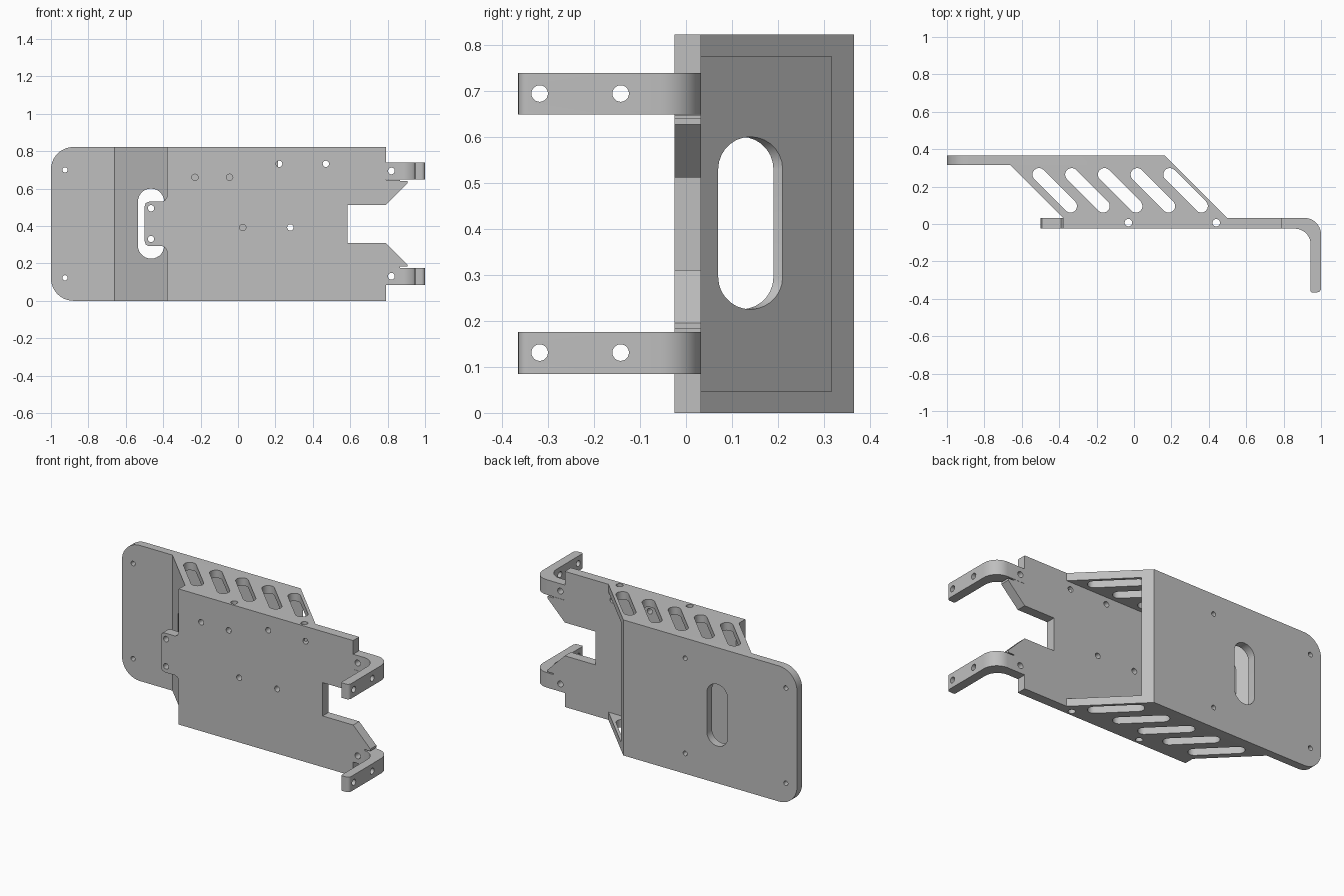
import bpy, bmesh
from math import cos, sin, pi, radians, atan2

if "Cube" in bpy.data.objects:
    bpy.data.objects.remove(bpy.data.objects["Cube"])

H = 0.822                      # overall height
FRONT = (-0.025, 0.033)        # front plate depth
BACK = (0.316, 0.365)          # back plate depth

metal = bpy.data.materials.new("grey_metal")
grey = (0.52, 0.52, 0.52, 1)
metal.diffuse_color = grey
metal.use_nodes = True
metal.node_tree.nodes["Principled BSDF"].inputs["Base Color"].default_value = grey


def arc(cx, cy, r, start, end, n=10):
    angles = [radians(start + (end - start) * i / n) for i in range(n + 1)]
    return [(cx + r * cos(a), cy + r * sin(a)) for a in angles]


def circle(cx, cy, r):
    return arc(cx, cy, r, 0, 345, 23)


def stadium(a, b, r):
    t = atan2(b[1] - a[1], b[0] - a[0]) * 180 / pi
    return arc(*b, r, t - 90, t + 90, 14) + arc(*a, r, t + 90, t + 270, 14)


def flip(points):
    return [(x, H - z) for x, z in reversed(points)]


def prism(name, outline, axis, lo, hi):
    place = {"x": lambda a, b, h: (h, a, b),
             "y": lambda a, b, h: (a, h, b),
             "z": lambda a, b, h: (a, b, h)}[axis]
    bm = bmesh.new()
    rings = [[bm.verts.new(place(a, b, h)) for a, b in outline] for h in (lo, hi)]
    bm.faces.new(rings[0])
    bm.faces.new(rings[1])
    n = len(outline)
    for i in range(n):
        j = (i + 1) % n
        bm.faces.new((rings[0][i], rings[0][j], rings[1][j], rings[1][i]))
    bmesh.ops.recalc_face_normals(bm, faces=bm.faces)
    mesh = bpy.data.meshes.new(name)
    bm.to_mesh(mesh)
    bm.free()
    mesh.materials.append(metal)
    obj = bpy.data.objects.new(name, mesh)
    bpy.context.collection.objects.link(obj)
    return obj


def cut(obj, outline, axis):
    cutter = prism("cutter", outline, axis, -1.3, 1.3)
    cutter.hide_render = True
    mod = obj.modifiers.new("cut", "BOOLEAN")
    mod.operation, mod.solver, mod.object = "DIFFERENCE", "EXACT", cutter
    mesh = bpy.data.meshes.new_from_object(
        obj.evaluated_get(bpy.context.evaluated_depsgraph_get()))
    obj.modifiers.clear()
    obj.data = mesh
    bpy.data.objects.remove(cutter)


parts = []

# Front plate with left tab, right recess and drilled holes
half = [(-0.5, 0.32), (-0.493, 0.299), (-0.475, 0.292), (-0.405, 0.292),
        (-0.39, 0.285), (-0.38, 0.267), (-0.38, 0), (0.79, 0), (0.79, 0.175),
        (0.865, 0.175), (0.865, 0.182), (0.905, 0.182), (0.905, 0.195),
        (0.79, 0.31), (0.585, 0.31)]
front_plate = prism("front_plate", half + flip(half), "y", *FRONT)
for x, z in [(-0.465, 0.33), (-0.465, 0.495), (-0.23, 0.66), (-0.045, 0.66),
             (0.22, 0.732), (0.47, 0.732), (0.025, 0.392), (0.28, 0.392)]:
    cut(front_plate, circle(x, z, 0.017), "y")
for x in (-0.03, 0.44):
    cut(front_plate, circle(x, 0.007, 0.02), "z")
parts.append(front_plate)

# Back plate: rounded left corners, bevelled right edge, long slot
long_slot = stadium((-0.465, 0.295), (-0.465, 0.53), 0.07)
corner = arc(-0.88, 0.12, 0.12, 180, 270)
back_plate = prism("back_plate", corner + [(0.165, 0), (0.165, H)] + flip(corner),
                   "y", *BACK)
for v in back_plate.data.vertices:
    if v.co.x > 0.1 and v.co.y < 0.34:
        v.co.x += BACK[1] - BACK[0]
cut(back_plate, long_slot, "y")
for x in (-0.925, -0.25):
    for z in (0.123, 0.7):
        cut(back_plate, circle(x, z, 0.014), "y")
parts.append(back_plate)

# Thin sloping end wall, pierced by the same slot
lo, hi = FRONT[1], BACK[0]
slope = [(-0.345 - hi, hi), (-0.345 - lo, lo)]
end_wall = prism("end_wall", slope + [(x + 0.02, y) for x, y in reversed(slope)],
                 "z", 0, H)
cut(end_wall, long_slot, "y")
parts.append(end_wall)

# Top and bottom walls with diagonal slots
for name, z in (("bottom_wall", 0), ("top_wall", H - 0.047)):
    wall = prism(name, slope + [(0.53 - lo, lo), (0.53 - hi, hi)], "z", z, z + 0.047)
    for i in range(5):
        x = -0.508 + 0.175 * i
        cut(wall, stadium((x, 0.264), (x + 0.168, 0.096), 0.035), "z")
    parts.append(wall)

# Bent bracket arms
profile = ([(0.79, FRONT[0])] + arc(0.86, -0.11, 0.085, 90, 0)
           + [(0.945, -0.36), (0.95, -0.365)] + arc(0.98, -0.345, 0.02, -90, 0, 4)
           + arc(0.91, FRONT[1] - 0.09, 0.09, 0, 90) + [(0.79, FRONT[1])])
for name, z in (("lower_bracket", 0.085), ("upper_bracket", 0.648)):
    bracket = prism(name, profile, "z", z, z + 0.091)
    mid = z + 0.046
    cut(bracket, circle(0.82, mid, 0.018), "y")
    for y in (-0.318, -0.142):
        cut(bracket, circle(y, mid, 0.018), "x")
    parts.append(bracket)

# Smooth the curved walls, keep edges sharp
bpy.ops.object.select_all(action="DESELECT")
for obj in parts:
    obj.select_set(True)
bpy.context.view_layer.objects.active = parts[0]
bpy.ops.object.shade_smooth_by_angle(angle=radians(30))
